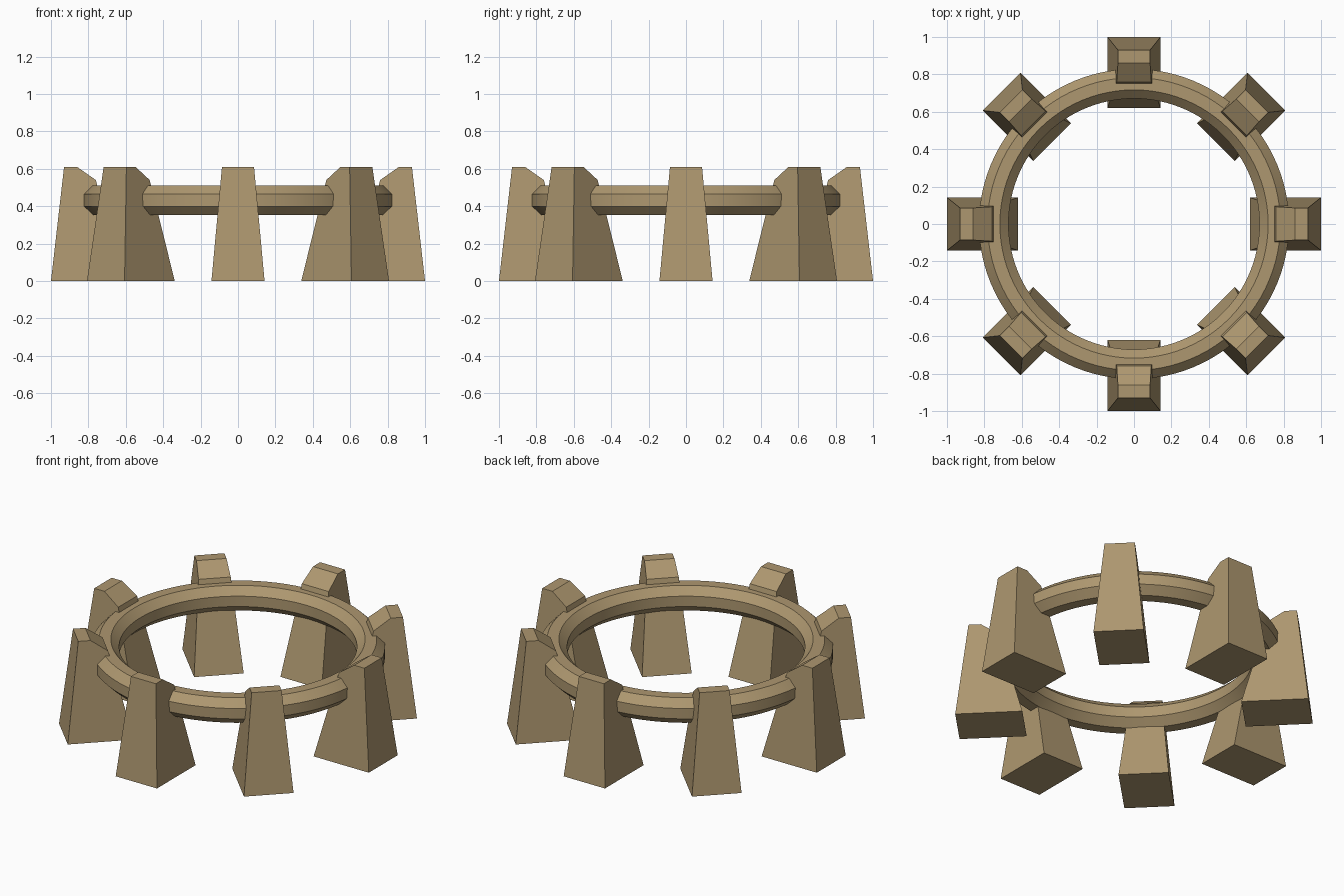
import bpy, bmesh, math
from mathutils import Matrix

if "Cube" in bpy.data.objects:
    bpy.data.objects.remove(bpy.data.objects["Cube"])

stone = bpy.data.materials.new("tan stone")
stone.diffuse_color = (0.42, 0.31, 0.16, 1)
stone.use_nodes = True
stone.node_tree.nodes["Principled BSDF"].inputs["Base Color"].default_value = stone.diffuse_color


def add_object(name, bm):
    bmesh.ops.recalc_face_normals(bm, faces=bm.faces[:])
    mesh = bpy.data.meshes.new(name)
    bm.to_mesh(mesh)
    bm.free()
    mesh.materials.append(stone)
    obj = bpy.data.objects.new(name, mesh)
    bpy.context.collection.objects.link(obj)
    return obj


def pillar(name, angle):
    # Side profile (radius, height), widened by a taper towards the foot
    profile = [(1.0, 0), (0.93, 0.61), (0.86, 0.61), (0.76, 0.54), (0.62, 0)]
    bm = bmesh.new()
    sides = []
    for s in (-1, 1):
        sides.append([bm.verts.new((r, s * (0.142 - 0.092 * z), z)) for r, z in profile])
        bm.faces.new(sides[-1])
    n = len(profile)
    for i in range(n):
        j = (i + 1) % n
        bm.faces.new((sides[0][i], sides[0][j], sides[1][j], sides[1][i]))
    bm.transform(Matrix.Rotation(angle, 4, 'Z'))
    return add_object(name, bm)


# Eight leaning pillars
for k in range(8):
    pillar(f"pillar_{k + 1}", k * math.pi / 4)

# Ring with an octagonal cross-section
SEG = 96
bm = bmesh.new()
loops = []
for s in range(SEG):
    a = 2 * math.pi * s / SEG
    loop = []
    for c in range(8):
        t = math.radians(22.5 + 45 * c)
        r = 0.75 + 0.0855 * math.cos(t)
        loop.append(bm.verts.new((r * math.cos(a), r * math.sin(a), 0.432 + 0.0845 * math.sin(t))))
    loops.append(loop)
for s in range(SEG):
    p, q = loops[s], loops[(s + 1) % SEG]
    for c in range(8):
        d = (c + 1) % 8
        bm.faces.new((p[c], q[c], q[d], p[d]))
ring = add_object("ring", bm)
bpy.context.view_layer.objects.active = ring
ring.select_set(True)
bpy.ops.object.shade_smooth_by_angle(angle=math.radians(30))
